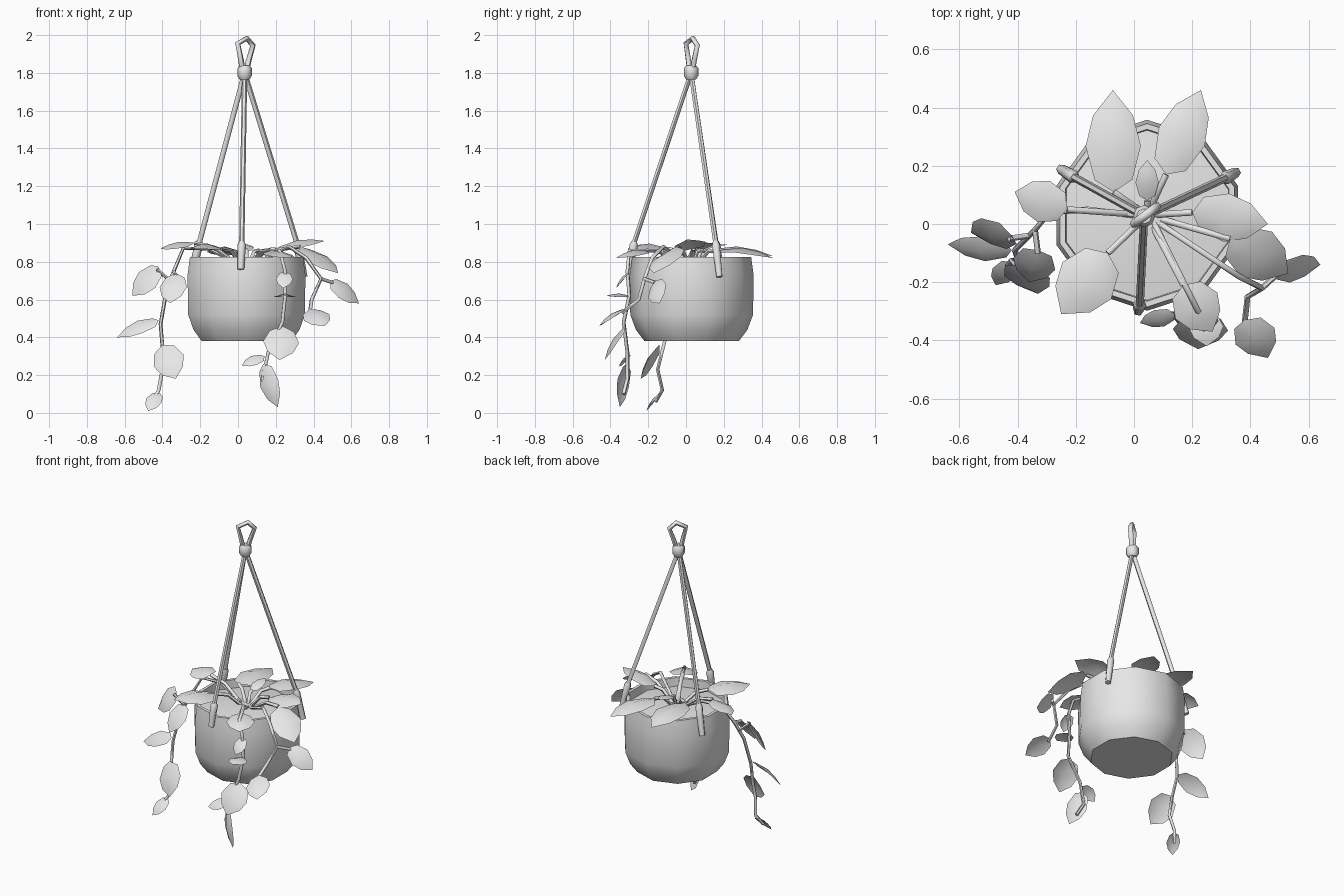
import bpy, bmesh, math
from mathutils import Vector as V

if "Cube" in bpy.data.objects:
    bpy.data.objects.remove(bpy.data.objects["Cube"])

mat = bpy.data.materials.new("light grey")
mat.diffuse_color = (0.8, 0.8, 0.8, 1)
mat.use_nodes = True
mat.node_tree.nodes["Principled BSDF"].inputs["Base Color"].default_value = mat.diffuse_color
CX, CY = 0.045, 0.03   # pot axis


def add(name, mesh, angle=50):
    ob = bpy.data.objects.new(name, mesh)
    bpy.context.collection.objects.link(ob)
    mesh.materials.clear()
    mesh.materials.append(mat)
    bpy.ops.object.select_all(action='DESELECT')
    ob.select_set(True)
    bpy.context.view_layer.objects.active = ob
    bpy.ops.object.shade_smooth_by_angle(angle=math.radians(angle))
    return ob


def lathe(name, profile, sides, cx, cy, angle=50):
    """Rings of (radius, z); radius 0 closes the end."""
    bm = bmesh.new()
    rings = []
    for r, z in profile:
        n = sides if r > 0 else 1
        rings.append([bm.verts.new((cx + r * math.cos(math.pi / 2 + math.tau * i / sides),
                                    cy + r * math.sin(math.pi / 2 + math.tau * i / sides), z))
                      for i in range(n)])
    for a, b in zip(rings, rings[1:]):
        for i in range(sides):
            j = (i + 1) % sides
            q = [a[i % len(a)], a[j % len(a)], b[j % len(b)], b[i % len(b)]]
            bm.faces.new(list(dict.fromkeys(q)))
    bmesh.ops.recalc_face_normals(bm, faces=bm.faces)
    me = bpy.data.meshes.new(name)
    bm.to_mesh(me)
    bm.free()
    return add(name, me, angle)


def tube(name, pts, radius, scales=None):
    """Low-poly tube through the points."""
    cu = bpy.data.curves.new(name, 'CURVE')
    cu.dimensions = '3D'
    cu.bevel_depth = radius
    cu.bevel_resolution = 1
    cu.use_fill_caps = True
    sp = cu.splines.new('POLY')
    sp.points.add(len(pts) - 1)
    for i, p in enumerate(pts):
        sp.points[i].co = (*p, 1)
        sp.points[i].radius = scales[i] if scales else 1
    tmp = bpy.data.objects.new(name + "_path", cu)
    bpy.context.collection.objects.link(tmp)
    dg = bpy.context.evaluated_depsgraph_get()
    me = bpy.data.meshes.new_from_object(tmp.evaluated_get(dg))
    bpy.data.objects.remove(tmp)
    return add(name, me, 60)


def leaf(name, base, tip, width, normal):
    """Rounded, pointed leaf folded along its midrib."""
    b, t = V(base), V(tip)
    d = t - b
    side = d.cross(V(normal)).normalized()
    up = side.cross(d).normalized()
    bm = bmesh.new()
    rows = []
    for s, w in ((0, 0), (0.12, 0.34), (0.45, 0.5), (0.75, 0.36), (1, 0)):
        arch = 0.1 * d.length * math.sin(math.pi * s)
        m = b + d * s + up * arch
        mid = bm.verts.new(m)
        if w:
            drop = up * (-0.3 * w * width)
            rows.append([bm.verts.new(m + side * w * width + drop), mid,
                         bm.verts.new(m - side * w * width + drop)])
        else:
            rows.append([mid, mid, mid])
    for p, q in zip(rows, rows[1:]):
        for k in (0, 1):
            bm.faces.new(list(dict.fromkeys([p[k], p[k + 1], q[k + 1], q[k]])))
    bm.normal_update()
    for f in bm.faces:
        if f.normal.dot(up) < 0:
            f.normal_flip()
    me = bpy.data.meshes.new(name)
    bm.to_mesh(me)
    bm.free()
    return add(name, me, 60)


# Pot and soil
lathe("pot", [(0, .38), (.25, .38), (.295, .44), (.325, .52), (.328, .73), (.315, .825),
              (.295, .825), (.29, .74)], 10, CX, CY)
lathe("soil", [(.298, .77), (.15, .79), (0, .795)], 10, CX, CY)

# Hanger: loop, knot and three ropes with thick ends
top = V((.035, .027, 1.8))
tube("hanger_loop", [(top.x + .8 * s, top.y + .6 * s, z) for s, z in
                     ((-.012, 1.8), (-.022, 1.86), (-.045, 1.955), (.015, 1.983),
                      (.055, 1.945), (.025, 1.86), (.012, 1.8))], .015)
lathe("hanger_knot", [(0, 1.765), (.026, 1.765), (.038, 1.785), (.038, 1.825), (.026, 1.84), (0, 1.84)],
      8, top.x, top.y)
for name, mid, end in (("front", (.02, -.275, .9), (.015, -.298, .76)),
                       ("left", (-.205, .16, .9), (-.25, .188, .72)),
                       ("right", (.312, .157, .9), (.35, .177, .72))):
    tube(name + "_rope", [top, mid], .014)
    m, e = V(mid), V(end)
    tube(name + "_rope_end", [m + (m - e) * .05, m.lerp(e, .08), m.lerp(e, .45), e], .019, [.8, 1.25, 1.1, .95])

# Leaves lying over the rim, each on a stem from the soil
UP = (0, 0, 1)
top_leaves = [
    ((-.07, .11, .86), (-.073, .46, .83), .19, UP),
    ((.11, .17, .86), (.23, .46, .82), .17, UP),
    ((.045, .08, .86), (.045, .22, .89), .08, UP),
    ((.20, .04, .87), (.46, .0, .91), .17, (0, -.2, 1)),
    ((.33, -.05, .88), (.53, -.17, .74), .19, (.2, -.3, 1)),
    ((.17, -.21, .86), (.27, -.37, .82), .17, UP),
    ((-.09, -.10, .87), (-.25, -.31, .87), .21, UP),
    ((-.23, .05, .90), (-.41, .11, .87), .15, (0, -.2, 1)),
]
for i, (b, t, w, n) in enumerate(top_leaves, 1):
    leaf(f"top_leaf_{i}", b, t, w, n)
    root = V((CX, CY, .78)).lerp(V((b[0], b[1], .78)), .15)
    elbow = root.lerp(V(b), .55) + V((0, 0, .03))
    tube(f"top_stem_{i}", [root, elbow, b], .011)

# Trailing vines
vines = {
    "left_vine": [(.0, .03, .79), (-.16, .05, .87), (-.29, .04, .87), (-.34, -.02, .75),
                  (-.38, -.06, .64), (-.41, -.09, .47), (-.40, -.12, .35), (-.40, -.15, .23),
                  (-.42, -.125, .12), (-.45, -.16, .06)],
    "front_vine": [(.07, 0, .79), (.15, -.16, .86), (.22, -.30, .86), (.25, -.31, .75),
                   (.25, -.30, .62), (.235, -.33, .48), (.16, -.31, .32), (.13, -.31, .18),
                   (.17, -.33, .10)],
    "right_vine": [(.09, 0, .79), (.27, -.12, .88), (.36, -.18, .82), (.44, -.22, .71),
                   (.39, -.25, .60), (.38, -.34, .53)],
    "right_branch": [(.44, -.22, .71), (.50, -.165, .69)],
    "left_branch_upper": [(-.36, -.04, .70), (-.43, -.05, .76)],
    "left_branch_lower": [(-.34, -.02, .75), (-.33, -.10, .73)],
}
for name, pts in vines.items():
    tube(name, pts, .010)

# Leaves on the vines
SL = (0, -.6, .75)
vine_leaves = [
    ((-.42, -.04, .775), (-.56, -.03, .62), .16, SL),
    ((-.33, -.09, .74), (-.36, -.2, .58), .15, (-.2, -.7, .5)),
    ((-.42, -.09, .49), (-.64, -.07, .40), .11, SL),
    ((-.40, -.14, .36), (-.33, -.24, .18), .17, (-.2, -.8, .4)),
    ((-.42, -.13, .11), (-.475, -.21, .01), .09, SL),
    ((.25, -.30, .75), (.24, -.37, .66), .09, SL),
    ((.245, -.30, .62), (.25, -.42, .62), .12, UP),
    ((.235, -.32, .46), (.22, -.43, .28), .19, (0, -.8, .4)),
    ((.14, -.31, .30), (.02, -.34, .25), .08, SL),
    ((.135, -.31, .26), (.21, -.35, .03), .12, (-.6, -.8, .2)),
    ((.49, -.165, .70), (.64, -.14, .58), .13, SL),
    ((.38, -.33, .55), (.46, -.46, .46), .15, (0, -.5, .8)),
]
for i, (b, t, w, n) in enumerate(vine_leaves, 1):
    leaf(f"vine_leaf_{i}", b, t, w, n)
